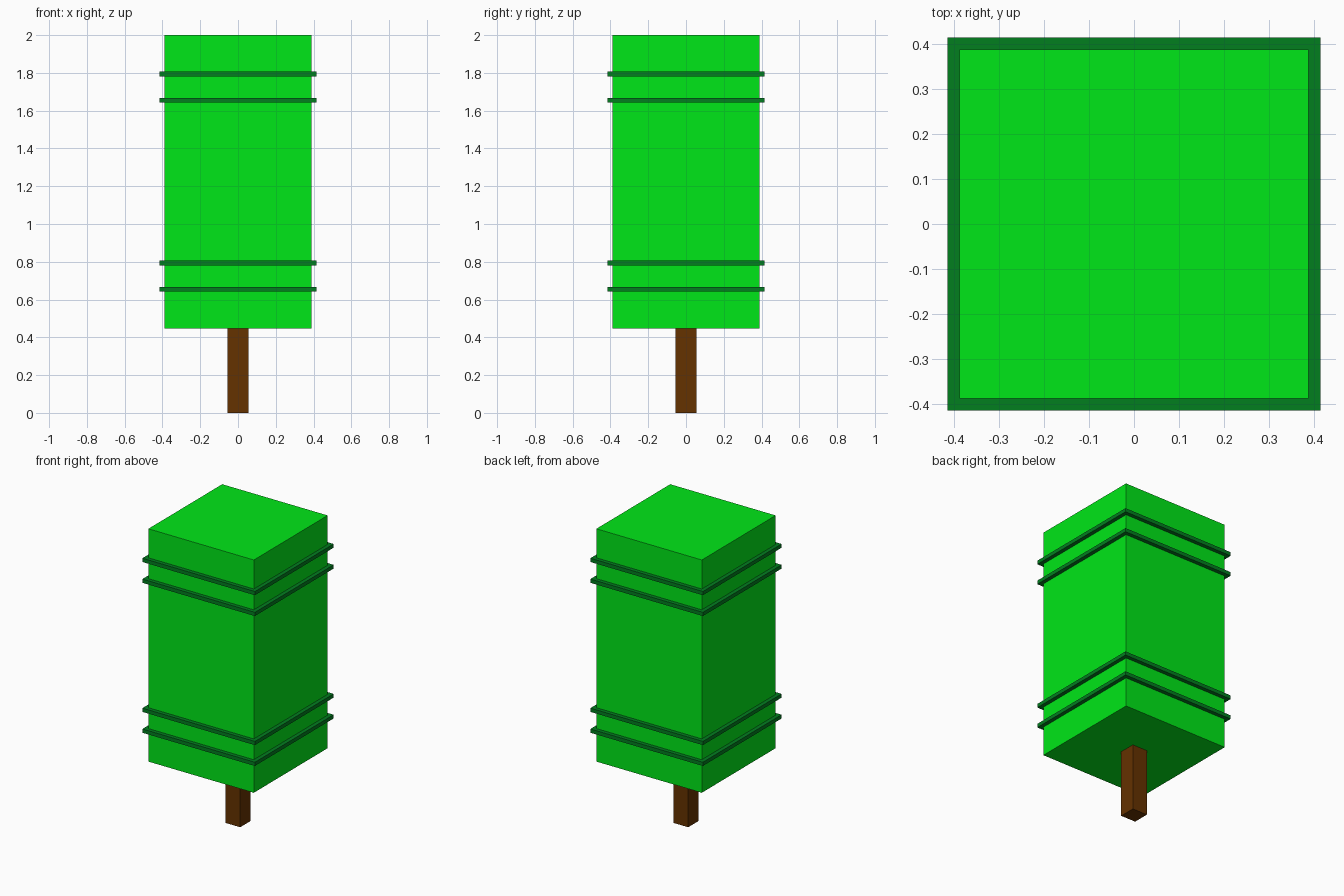
import bpy
import bmesh
from mathutils import Matrix

if "Cube" in bpy.data.objects:
    bpy.data.objects.remove(bpy.data.objects["Cube"])


def material(name, color):
    m = bpy.data.materials.new(name)
    m.diffuse_color = (*color, 1)
    m.use_nodes = True
    m.node_tree.nodes["Principled BSDF"].inputs["Base Color"].default_value = m.diffuse_color
    return m


def block(name, half, z0, z1, mat):
    """Square block centred on the z axis, from z0 to z1."""
    bm = bmesh.new()
    bmesh.ops.create_cube(bm, size=1, matrix=Matrix.Translation((0, 0, (z0 + z1) / 2))
                          @ Matrix.Diagonal((2 * half, 2 * half, z1 - z0, 1)))
    mesh = bpy.data.meshes.new(name)
    bm.to_mesh(mesh)
    bm.free()
    mesh.materials.append(mat)
    obj = bpy.data.objects.new(name, mesh)
    bpy.context.collection.objects.link(obj)
    return obj


leaf = material("leaf green", (0.0, 0.8, 0.009))
dark = material("dark green", (0.0005, 0.21, 0.0137))
bark = material("bark brown", (0.13, 0.032, 0.0))

# Trunk and block-shaped crown
block("trunk", 0.055, 0, 0.447, bark)
block("crown", 0.389, 0.447, 2.0, leaf)

# Two pairs of thin bands around the crown
for i, z in enumerate((0.655, 0.794, 1.655, 1.794)):
    block(f"band_{i + 1}", 0.415, z - 0.0125, z + 0.0125, dark)
